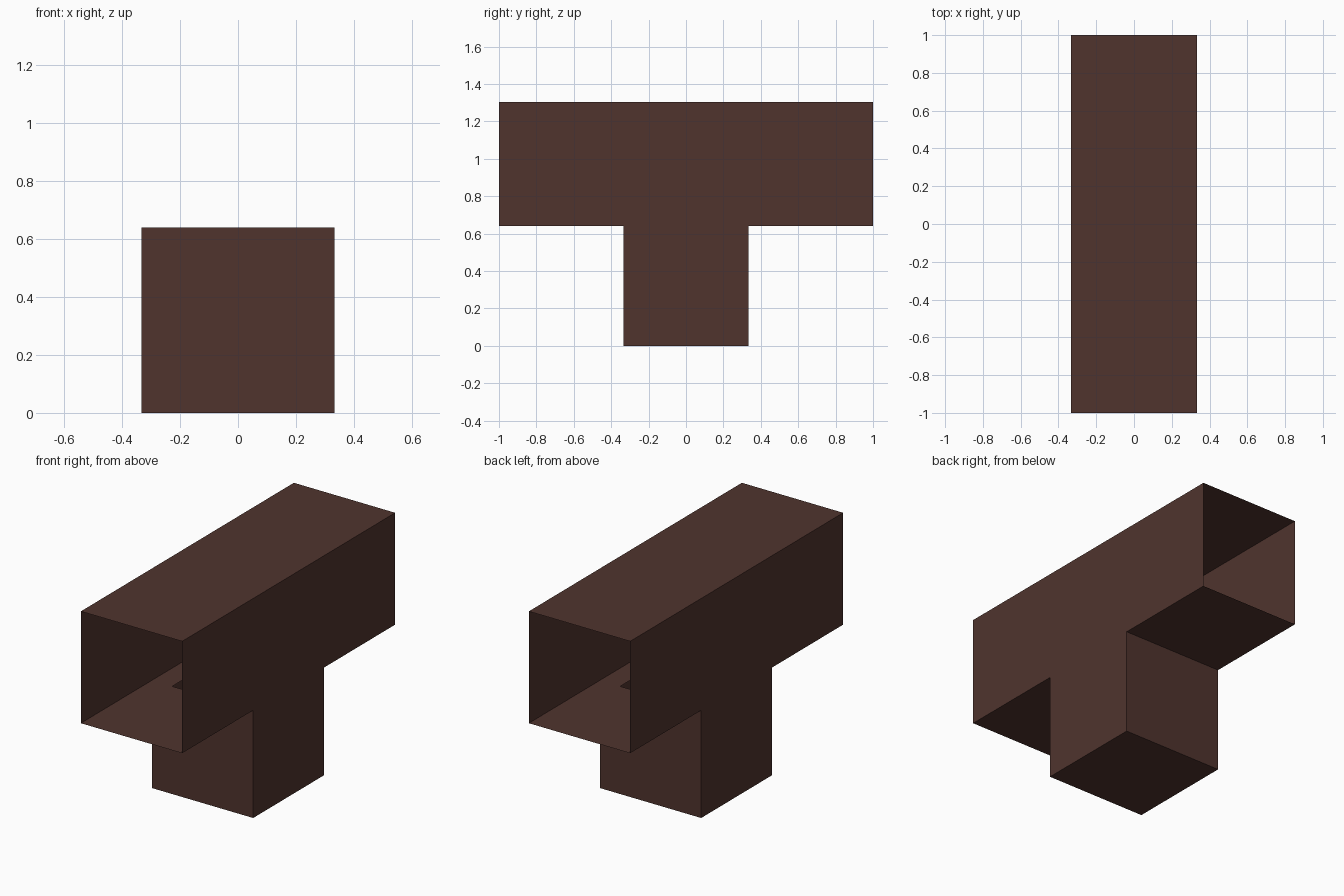
import bpy, bmesh

if "Cube" in bpy.data.objects:
    bpy.data.objects.remove(bpy.data.objects["Cube"])

W = 0.333      # half width of the duct and of the stem
L = 1.0        # half length of the duct
Z1, Z2 = 0.64, 1.305
HOLE = 0.2     # half width of the opening between duct and stem

brown = bpy.data.materials.new("dark brown")
brown.diffuse_color = (0.080, 0.034, 0.027, 1)
brown.use_nodes = True
brown.node_tree.nodes["Principled BSDF"].inputs["Base Color"].default_value = brown.diffuse_color


def sheet_object(name, quads):
    """Thin-sheet object made from a few quads."""
    bm = bmesh.new()
    for q in quads:
        bm.faces.new([bm.verts.new(p) for p in q])
    bmesh.ops.remove_doubles(bm, verts=bm.verts, dist=1e-5)
    me = bpy.data.meshes.new(name)
    bm.to_mesh(me)
    bm.free()
    me.materials.append(brown)
    ob = bpy.data.objects.new(name, me)
    bpy.context.collection.objects.link(ob)
    return ob


def flat(x0, x1, y0, y1, z, up=True):
    q = [(x0, y0, z), (x1, y0, z), (x1, y1, z), (x0, y1, z)]
    return q if up else q[::-1]


def side(s, y, z0, z1):
    q = [(s * W, -y, z0), (s * W, y, z0), (s * W, y, z1), (s * W, -y, z1)]
    return q if s > 0 else q[::-1]


def end(s, z0, z1):
    q = [(-W, s * W, z0), (W, s * W, z0), (W, s * W, z1), (-W, s * W, z1)]
    return q if s < 0 else q[::-1]


# horizontal duct: roof and two sides, open at both ends
sheet_object("duct_walls", [flat(-W, W, -L, L, Z2), side(1, L, Z1, Z2), side(-1, L, Z1, Z2)])

# duct floor with an opening above the stem
sheet_object("duct_floor", [
    flat(-W, W, -L, -W, Z1, False), flat(-W, W, W, L, Z1, False),
    flat(-W, -HOLE, -W, W, Z1, False), flat(HOLE, W, -W, W, Z1, False)])

# stem: four walls and a closed bottom
sheet_object("stem", [
    side(1, W, 0, Z1), side(-1, W, 0, Z1), end(1, 0, Z1), end(-1, 0, Z1),
    flat(-W, W, -W, W, 0, False)])
